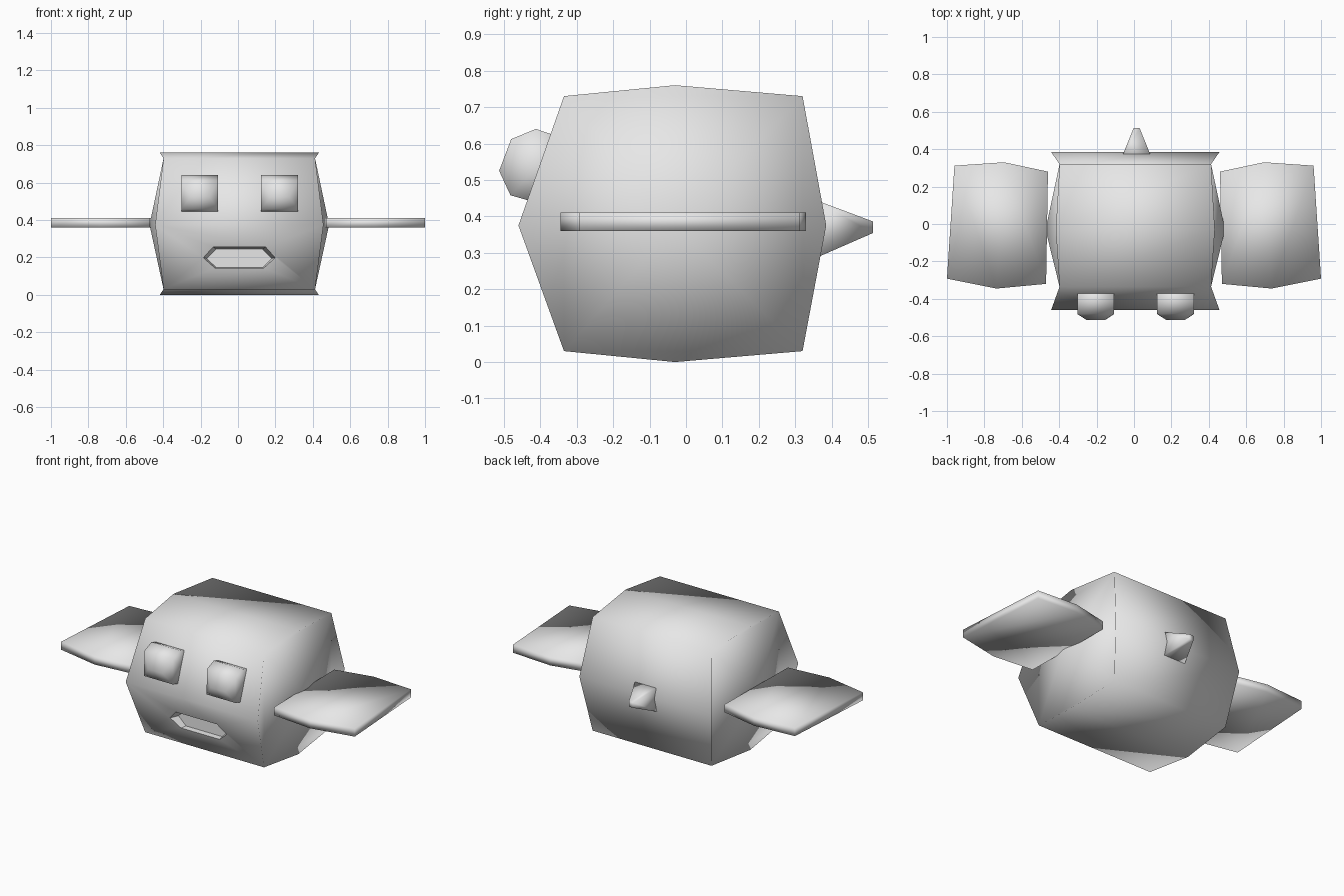
import bpy
import bmesh

if "Cube" in bpy.data.objects:
    bpy.data.objects.remove(bpy.data.objects["Cube"], do_unlink=True)

grey = bpy.data.materials.new("plain_grey")
grey.use_nodes = True
grey.diffuse_color = (0.8, 0.8, 0.8, 1)
grey.node_tree.nodes["Principled BSDF"].inputs["Base Color"].default_value = (0.8, 0.8, 0.8, 1)


def loft(name, ring_a, ring_b, tip_a=None, tip_b=None, smooth=True):
    """Bridge two matching rings and cap each one, with a fan if a tip is given."""
    bm = bmesh.new()
    rings = [[bm.verts.new(p) for p in ring] for ring in (ring_a, ring_b)]
    n = len(ring_a)
    for i in range(n):
        j = (i + 1) % n
        bm.faces.new((rings[0][i], rings[0][j], rings[1][j], rings[1][i]))
    for ring, tip in zip(rings, (tip_a, tip_b)):
        if tip is None:
            bm.faces.new(ring)
        else:
            # four quads around a centre point, as on a once-divided cube
            centre = bm.verts.new(tip)
            for i in range(1, n, 2):
                bm.faces.new((ring[i - 2], ring[i - 1], ring[i], centre))
    bmesh.ops.recalc_face_normals(bm, faces=bm.faces)
    for f in bm.faces:
        f.smooth = smooth
    mesh = bpy.data.meshes.new(name)
    bm.to_mesh(mesh)
    bm.free()
    mesh.materials.append(grey)
    ob = bpy.data.objects.new(name, mesh)
    bpy.context.collection.objects.link(ob)
    return ob


# Body: eight-sided profile (half width, y, z) with bulging ends
cx = 0.007
profile = [(0.45, -0.46, 0.375), (0.405, -0.335, 0.73), (0.425, -0.03, 0.76), (0.405, 0.32, 0.73),
           (0.45, 0.385, 0.375), (0.405, 0.32, 0.03), (0.425, -0.03, 0), (0.405, -0.335, 0.03)]
body = loft("body", [(cx - w, y, z) for w, y, z in profile], [(cx + w, y, z) for w, y, z in profile],
            (cx - 0.48, -0.03, 0.375), (cx + 0.48, -0.03, 0.375))

# Mouth: tapered six-sided recess cut into the front
mouth = [(-0.205, 0), (-0.145, 0.058), (0.145, 0.058), (0.205, 0), (0.145, -0.058), (-0.145, -0.058)]


def mouth_ring(y, scale, z):
    return [(cx + x * scale, y, z + h * scale) for x, h in mouth]


cutter = loft("mouth_cutter", mouth_ring(-0.5, 1.1, 0.205), mouth_ring(-0.34, 0.85, 0.195), smooth=False)
cutter.hide_render = True
cut = body.modifiers.new("mouth_recess", 'BOOLEAN')
cut.operation = 'DIFFERENCE'
cut.solver = 'EXACT'
cut.object = cutter
bpy.context.view_layer.objects.active = body
bpy.ops.object.modifier_apply(modifier=cut.name)
bpy.data.objects.remove(cutter, do_unlink=True)

# Eyes: eight-sided blocks with a narrowed front row
eye = [(0.05, -0.513, 0.525), (0.098, -0.48, 0.612), (0.098, -0.412, 0.64), (0.098, -0.34, 0.615),
       (0.07, -0.31, 0.535), (0.098, -0.34, 0.46), (0.098, -0.42, 0.44), (0.098, -0.482, 0.458)]
for side, ex in (("right", -0.204), ("left", 0.222)):
    loft(side + "_eye", [(ex - w, y, z) for w, y, z in eye], [(ex + w, y, z) for w, y, z in eye],
         (ex - 0.098, -0.41, 0.535), (ex + 0.098, -0.41, 0.535))

# Fins: thin plates, each in two panels sharing a middle row
rows = [(0.46, 0.28, -0.32), (0.715, 0.33, -0.345), (0.98, 0.312, -0.292)]
for side, s in (("right", -1), ("left", 1)):
    bm = bmesh.new()
    grid = []
    for x, back, front in rows:
        xb, xf = (x - 0.02, x + 0.02) if x > 0.5 else (x, x + 0.01)
        grid.append([bm.verts.new((s * px, py, pz)) for px, py, pz in
                     ((xb, back, 0.36), (xb, back, 0.41), (xf, front, 0.41), (xf, front, 0.36))])
    for a, b in zip(grid, grid[1:]):
        for i in range(4):
            bm.faces.new((a[i], a[i - 1], b[i - 1], b[i]))
    bm.faces.new(grid[0])
    bm.faces.new(grid[-1])
    bmesh.ops.recalc_face_normals(bm, faces=bm.faces)
    for f in bm.faces:
        f.smooth = True
    mesh = bpy.data.meshes.new(side + "_fin")
    bm.to_mesh(mesh)
    bm.free()
    mesh.materials.append(grey)
    bpy.context.collection.objects.link(bpy.data.objects.new(side + "_fin", mesh))


# Tail: tapered four-sided spike on the back
def square(y, w, z):
    return [(0.014 + i * w, y, z + j * w) for i, j in ((-1, -1), (-1, 1), (1, 1), (1, -1))]


loft("tail", square(0.35, 0.082, 0.365), square(0.513, 0.016, 0.37))
